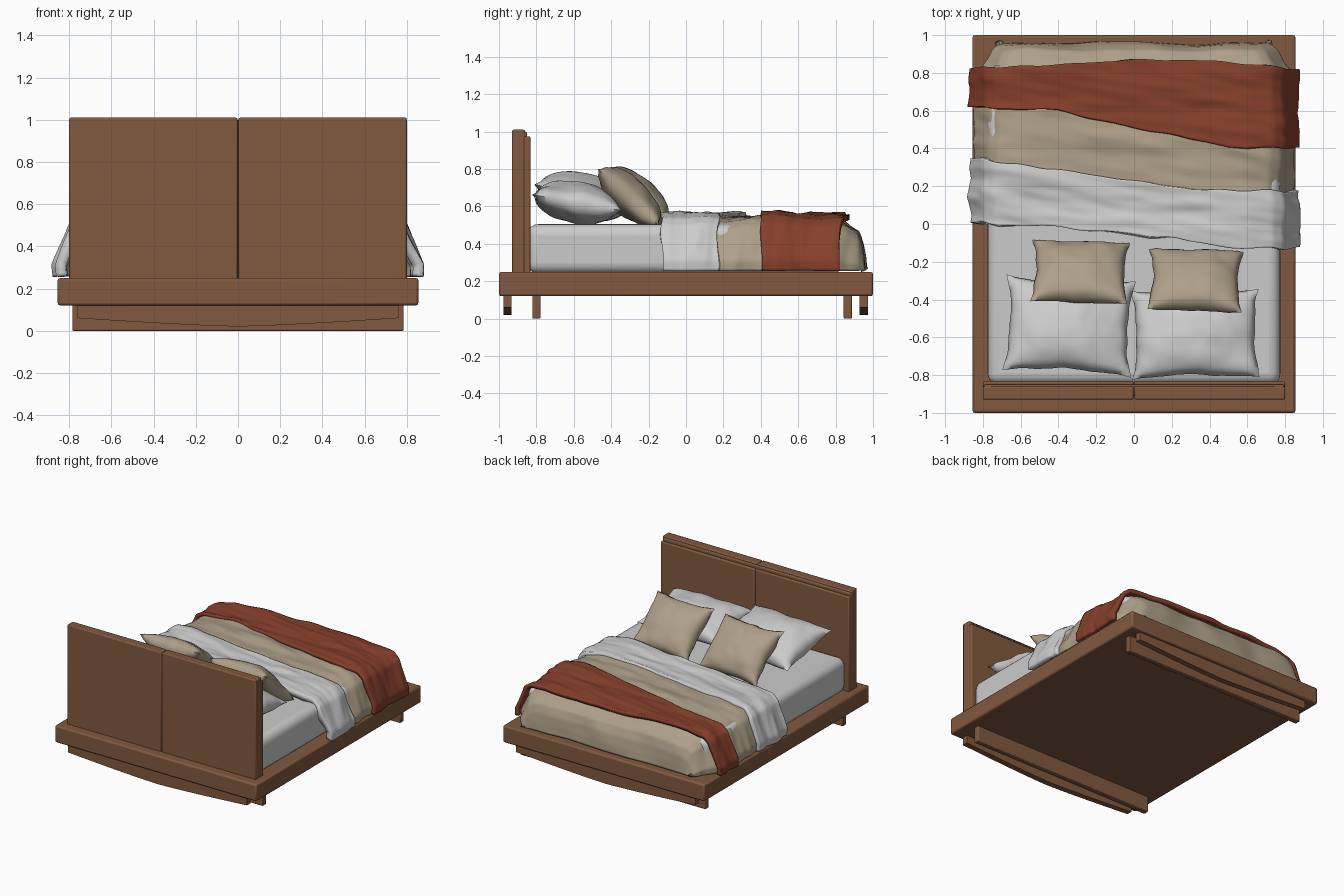
import bpy, bmesh, math
from mathutils import Vector, Euler, noise

cube = bpy.data.objects.get("Cube")
if cube:
    bpy.data.objects.remove(cube, do_unlink=True)


def material(name, rgb):
    m = bpy.data.materials.new(name)
    m.use_nodes = True
    m.diffuse_color = (*rgb, 1)
    bsdf = m.node_tree.nodes["Principled BSDF"]
    bsdf.inputs["Base Color"].default_value = (*rgb, 1)
    bsdf.inputs["Roughness"].default_value = 0.8
    return m


WOOD = material("brown wood", (0.22, 0.10, 0.05))
WHITE = material("white linen", (0.60, 0.60, 0.60))
BEIGE = material("beige linen", (0.42, 0.35, 0.25))
RUST = material("rust throw", (0.24, 0.05, 0.024))


def finish(name, bm, mat, angle=40):
    mesh = bpy.data.meshes.new(name)
    bm.to_mesh(mesh)
    bm.free()
    ob = bpy.data.objects.new(name, mesh)
    bpy.context.collection.objects.link(ob)
    mesh.materials.append(mat)
    bpy.ops.object.select_all(action="DESELECT")
    ob.select_set(True)
    bpy.context.view_layer.objects.active = ob
    bpy.ops.object.shade_smooth_by_angle(angle=math.radians(angle))
    return ob


def bevel(ob, width, segments=2):
    mod = ob.modifiers.new("Bevel", "BEVEL")
    mod.width, mod.segments = width, segments
    return ob


def box(name, lo, hi, mat, width=0.01, segments=2):
    bm = bmesh.new()
    bmesh.ops.create_cube(bm, size=1)
    lo, hi = Vector(lo), Vector(hi)
    for v in bm.verts:
        v.co = v.co * (hi - lo) + (lo + hi) / 2
    return bevel(finish(name, bm, mat), width, segments)


def grid(bm, nu, nv, f):
    """Surface of f(u, v) with u and v running from -1 to 1."""
    rows = [[bm.verts.new(f(2 * i / nu - 1, 2 * j / nv - 1)) for i in range(nu + 1)]
            for j in range(nv + 1)]
    for a, b in zip(rows, rows[1:]):
        for i in range(nu):
            bm.faces.new((a[i], a[i + 1], b[i + 1], b[i]))


def wrinkle(bm, amount, scale, shift=0.0):
    """Push vertices along their normals by stretched noise."""
    bm.normal_update()
    moves = []
    for v in bm.verts:
        x, y, z = v.co
        p = Vector((x * scale[0] + shift, (y + 0.13 * x) * scale[1], z * scale[2]))
        fold = noise.noise(p) + 0.5 * noise.noise(p * 2.1)
        moves.append(v.normal * fold * amount)
    for v, m in zip(bm.verts, moves):
        v.co += m


def lerp(points, t):
    """Piecewise linear value, or tuple of values, at t."""
    for (a, *p), (b, *q) in zip(points, points[1:]):
        if t <= b:
            break
    k = min(max((t - a) / (b - a), 0), 1)
    r = [m + (n - m) * k for m, n in zip(p, q)]
    return r[0] if len(r) == 1 else r


# Platform, headboard and the rails underneath
box("platform", (-0.855, -1, 0.12), (0.855, 1, 0.25), WOOD, 0.012)
box("headboard_core", (-0.797, -0.91, 0.24), (0.797, -0.85, 1.0), WOOD)
for side, s in (("right", -1), ("left", 1)):
    xs = sorted((s * 0.002, s * 0.8))
    box(side + "_headboard_back", (xs[0], -0.93, 0.24), (xs[1], -0.86, 1.01), WOOD, 0.008)
    box(side + "_headboard_front", (xs[0], -0.87, 0.24), (xs[1], -0.832, 0.975), WOOD, 0.008)

for end, inner, outer in (("head", -0.80, -0.955), ("foot", 0.865, 0.95)):
    box(end + "_inner_rail", (-0.785, inner - 0.022, 0), (0.785, inner + 0.022, 0.13), WOOD, 0.006)
    bm = bmesh.new()
    steps = 16
    low = []
    for i in range(steps + 1):
        t = 2 * i / steps - 1
        low.append((0.76 * t, 0.02 + 0.04 * abs(t) ** 1.3))
    outline = low + [(0.76, 0.13), (-0.76, 0.13)]
    face = bm.faces.new([bm.verts.new((x, outer - 0.022, z)) for x, z in outline])
    ext = bmesh.ops.extrude_face_region(bm, geom=[face])
    for v in ext["geom"]:
        if isinstance(v, bmesh.types.BMVert):
            v.co.y += 0.044
    bmesh.ops.recalc_face_normals(bm, faces=bm.faces)
    finish(end + "_bowed_rail", bm, WOOD)

# Mattress
box("mattress", (-0.775, -0.85, 0.24), (0.775, 0.84, 0.505), WHITE, 0.06, 5)

# Bedding: a draped cross-section swept along the bed
DRAPE = [(0, 0, 0.555), (0.55, 0.60, 0.548), (0.68, 0.73, 0.53), (0.75, 0.785, 0.49),
         (0.83, 0.82, 0.41), (0.93, 0.865, 0.31), (1, 0.86, 0.256)]


def drape(u, y, wide=1.0, high=1.0, lift=0.0):
    x, z = lerp(DRAPE, abs(u))
    top = min(max((z - 0.27) / 0.2, 0), 1)
    return Vector((math.copysign(x * wide, u), y, 0.256 + (z - 0.256) * high + lift * top))


def cloth(name, mat, f, thick, nv):
    bm = bmesh.new()
    grid(bm, 110, nv, f)
    wrinkle(bm, 0.017, (2.2, 9, 2.5))
    for v in bm.verts:
        v.co.z = max(v.co.z, 0.252)
        v.co.x = min(max(v.co.x, -0.885), 0.885)
    ob = finish(name, bm, mat, 60)
    mod = ob.modifiers.new("Thickness", "SOLIDIFY")
    mod.thickness, mod.offset = thick, -1
    return ob


# Duvet with a rounded foot end: y, width, height
FOOT = [(0.1, 0.98, 0.98), (0.62, 0.98, 0.98), (0.80, 0.96, 0.95), (0.86, 0.92, 0.84),
        (0.92, 0.88, 0.70), (0.945, 0.85, 0.48), (0.955, 0.83, 0.24), (0.96, 0.83, 0.02)]


def duvet(u, v):
    t = (v + 1) / 2
    y = lerp([(0, 0.1), (0.6, 0.80), (0.75, 0.92), (0.85, 0.945), (0.93, 0.955), (1, 0.96)], t)
    return drape(u, y, *lerp(FOOT, y))


cloth("duvet", BEIGE, duvet, 0.02, 70)


def band(name, mat, head, foot, thick, wide, lift, ripple):
    def f(u, v):
        x = lerp(DRAPE, abs(u))[0] * (1 if u > 0 else -1)
        k = (v + 1) / 2
        y = lerp(head, x) * (1 - k) + lerp(foot, x) * k
        y += ripple * noise.noise(Vector((u * 7, v * 0.5, 4)))
        return drape(u, y, wide, 1 - 0.1 * max(y - 0.5, 0), lift)
    cloth(name, mat, f, thick, 36)


band("folded_sheet", WHITE, [(-0.87, 0.01), (0.0, -0.05), (0.5, -0.12), (0.87, -0.13)],
     [(-0.87, 0.35), (-0.4, 0.29), (0.3, 0.18), (0.87, 0.175)], 0.05, 1.01, 0.014, 0.015)
band("throw_blanket", RUST, [(-0.87, 0.62), (-0.4, 0.60), (0.0, 0.51), (0.5, 0.41), (0.87, 0.40)],
     [(-0.87, 0.825), (-0.4, 0.845), (0.0, 0.87), (0.4, 0.865), (0.87, 0.82)],
     0.03, 1.01, 0.018, 0.01)


# Pillows: two bulging sides meeting at a pinched seam
def pillow(name, mat, centre, size, tilt, turn, shift):
    w, d, h = (s / 2 for s in size)
    bm = bmesh.new()
    for s in (1, -1):
        def f(u, v):
            bulge = max((1 - u * u) * (1 - v * v), 0) ** 0.45
            return Vector((s * w * u * (1 - 0.09 * (1 - v * v)),
                           d * v * (1 - 0.10 * (1 - u * u)), s * h * bulge))
        grid(bm, 32, 28, f)
    bmesh.ops.remove_doubles(bm, verts=bm.verts, dist=0.0005)
    bmesh.ops.recalc_face_normals(bm, faces=bm.faces)
    wrinkle(bm, 0.012, (6, 6, 3), shift)
    ob = finish(name, bm, mat, 70)
    ob.location = centre
    ob.rotation_euler = Euler((math.radians(tilt), 0, math.radians(turn)))


pillow("right_pillow", WHITE, (-0.345, -0.54, 0.655), (0.68, 0.52, 0.23), -14, -3, 1)
pillow("left_pillow", WHITE, (0.325, -0.585, 0.62), (0.68, 0.48, 0.22), -10, 1, 5)
pillow("right_cushion", BEIGE, (-0.285, -0.255, 0.655), (0.51, 0.44, 0.20), -43, -2, 9)
pillow("left_cushion", BEIGE, (0.325, -0.30, 0.65), (0.50, 0.44, 0.20), -43, -2, 13)
